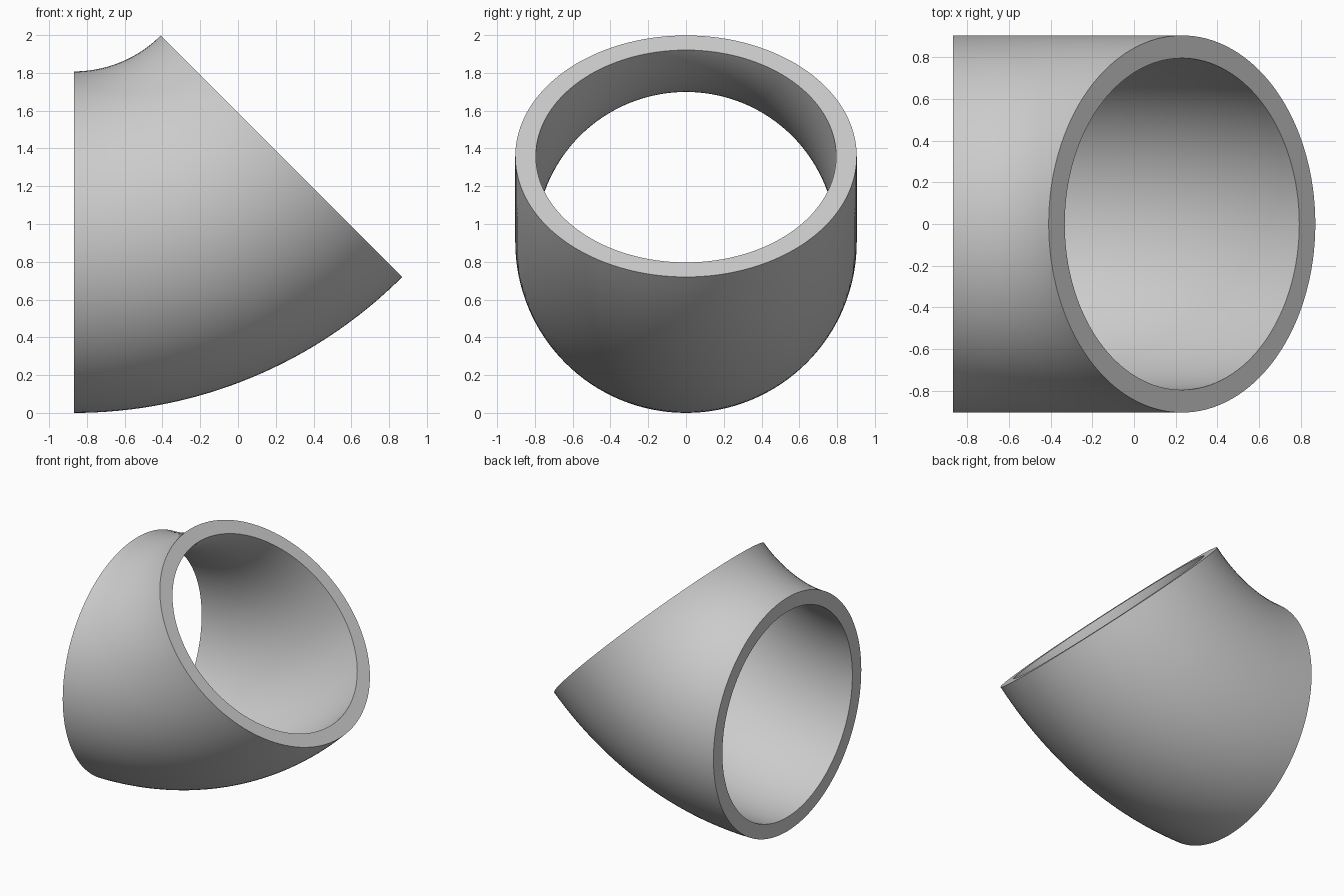
import bpy, bmesh
from math import pi, radians, sin, cos
from mathutils import Matrix, Vector

cube = bpy.data.objects.get("Cube")
if cube:
    bpy.data.objects.remove(cube)

OUTER, INNER = 0.904, 0.795         # pipe radii
PIVOT = Vector((-0.868, 0, 2.457))  # centre of the bend
BEND = radians(45)
SIDES, STEPS = 128, 32

grey = bpy.data.materials.new("plain_grey")
grey.use_nodes = True
colour = (0.6, 0.6, 0.6, 1)
grey.diffuse_color = colour
grey.node_tree.nodes["Principled BSDF"].inputs["Base Color"].default_value = colour

bm = bmesh.new()


def add_ring(radius, step):
    """Circle of vertices around the pipe axis at one step of the bend."""
    turn = Matrix.Rotation(-BEND * step / STEPS, 3, "Y")
    hub = Vector((0, 0, OUTER - PIVOT.z))
    angles = [2 * pi * i / SIDES for i in range(SIDES)]
    return [bm.verts.new(PIVOT + turn @ (hub + radius * Vector((0, cos(a), sin(a)))))
            for a in angles]


def join_rings(a, b):
    """Band of quads between two rings."""
    for i in range(SIDES):
        bm.faces.new((a[i - 1], a[i], b[i], b[i - 1]))


# Outer and inner walls
outer = [add_ring(OUTER, s) for s in range(STEPS + 1)]
inner = [add_ring(INNER, s) for s in range(STEPS + 1)]
for wall in (outer, inner):
    for a, b in zip(wall, wall[1:]):
        join_rings(a, b)

# Flat rims at both open ends
for end in (0, STEPS):
    join_rings(outer[end], inner[end])
bmesh.ops.recalc_face_normals(bm, faces=bm.faces)

mesh = bpy.data.meshes.new("pipe_elbow")
bm.to_mesh(mesh)
bm.free()
mesh.materials.append(grey)
elbow = bpy.data.objects.new("pipe_elbow", mesh)
bpy.context.collection.objects.link(elbow)

# Smooth walls, sharp rims
bpy.ops.object.select_all(action="DESELECT")
elbow.select_set(True)
bpy.context.view_layer.objects.active = elbow
bpy.ops.object.shade_smooth_by_angle(angle=radians(30))
